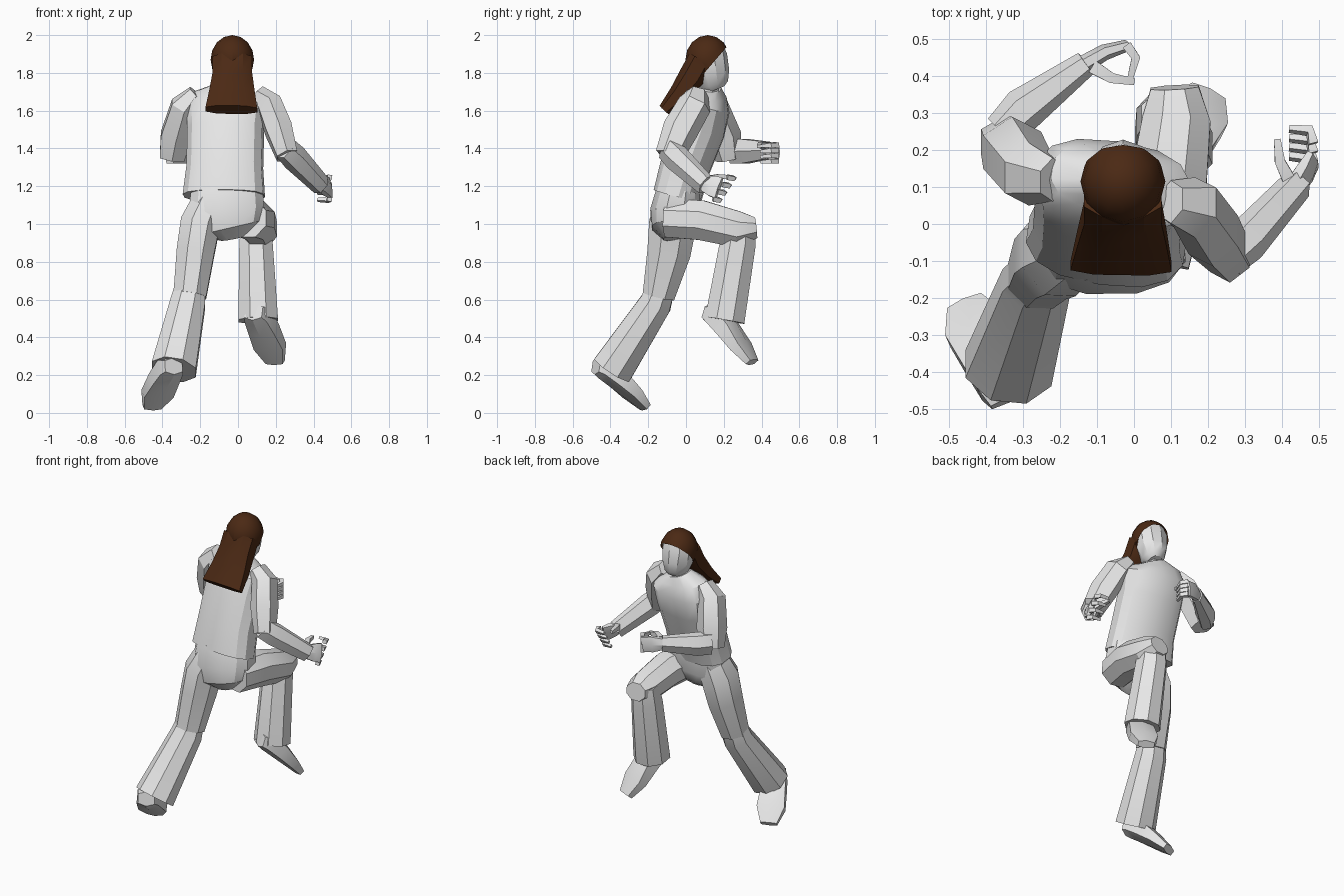
import bpy, bmesh, math
from mathutils import Vector

if "Cube" in bpy.data.objects:
    bpy.data.objects.remove(bpy.data.objects["Cube"], do_unlink=True)


def make_material(name, colour):
    mat = bpy.data.materials.new(name)
    mat.use_nodes = True
    mat.diffuse_color = colour
    mat.node_tree.nodes["Principled BSDF"].inputs["Base Color"].default_value = colour
    return mat


GREY = make_material("light grey", (0.8, 0.8, 0.8, 1))
BROWN = make_material("dark brown", (0.07, 0.022, 0.007, 1))
X, Z = (1, 0, 0), (0, 0, 1)


def finish(name, bm, mat, angle=30):
    bmesh.ops.recalc_face_normals(bm, faces=bm.faces)
    mesh = bpy.data.meshes.new(name)
    bm.to_mesh(mesh)
    bm.free()
    mesh.materials.append(mat)
    obj = bpy.data.objects.new(name, mesh)
    bpy.context.collection.objects.link(obj)
    bpy.ops.object.select_all(action="DESELECT")
    obj.select_set(True)
    bpy.context.view_layer.objects.active = obj
    bpy.ops.object.shade_smooth_by_angle(angle=math.radians(angle))
    return obj


def loft(name, rings, side=X, sides=8, mat=GREY, power=1.0):
    """Skin rings of (x, y, z, half width, half depth) along their path."""
    centres = [Vector(r[:3]) for r in rings]
    angles = [(i + 0.5) * math.tau / sides for i in range(sides)]
    shape = [(math.copysign(abs(math.cos(a)) ** power, math.cos(a)),
              math.copysign(abs(math.sin(a)) ** power, math.sin(a))) for a in angles]
    wide = max(u for u, v in shape)
    deep = max(v for u, v in shape)
    bm = bmesh.new()
    loops = []
    for i, ring in enumerate(rings):
        along = centres[min(i + 1, len(rings) - 1)] - centres[max(i - 1, 0)]
        along.normalize()
        across = Vector(side)
        across = (across - along * across.dot(along)).normalized()
        out = along.cross(across)
        loops.append([bm.verts.new(centres[i] + across * (ring[3] * u / wide)
                                   + out * (ring[4] * v / deep)) for u, v in shape])
    for low, high in zip(loops, loops[1:]):
        for k in range(sides):
            n = (k + 1) % sides
            bm.faces.new((low[k], low[n], high[n], high[k]))
    bm.faces.new(loops[0])
    bm.faces.new(loops[-1])
    return finish(name, bm, mat)


def shoe(name, heel, toe):
    """Wedge that rises from the sole line between heel and toe."""
    heel, toe = Vector(heel), Vector(toe)
    along = toe - heel
    across = along.cross(Vector(Z)).normalized()
    up = across.cross(along).normalized()
    rings = []
    for t, height, half in ((0, .09, .05), (.12, .13, .065), (.4, .12, .075),
                            (.72, .085, .085), (1, .05, .05)):
        rings.append((*(heel + along * t + up * height / 2), half, height / 2))
    loft(name, rings, across, sides=6, power=0.6)


def fingers(prefix, stack, path):
    """Four curled fingers spread along the stack direction."""
    for k in range(4):
        shift = Vector(stack) * (k - 1.5) / 3
        rings = [(*(Vector(p) + shift), r, r) for p, r in zip(path, (.013, .012, .008))]
        loft(f"{prefix}_finger_{k + 1}", rings, stack, sides=4)


# Torso and hips
loft("shirt", [(-.075, -.045, 1.15, .215, .125), (-.07, -.005, 1.3, .2, .13),
               (-.065, .07, 1.5, .2, .135), (-.06, .105, 1.62, .21, .125),
               (-.06, .12, 1.68, .165, .09), (-.045, .125, 1.72, .07, .06)],
     (1, -.15, 0), sides=14, power=0.8)
loft("hips", [(-.06, -.04, 1.18, .19, .115), (-.06, -.06, 1.06, .2, .13),
              (-.04, -.07, .98, .16, .11), (-.03, -.06, .93, .07, .06)],
     sides=12, power=0.8)

# Head
loft("neck", [(-.045, .11, 1.66, .055, .055), (-.035, .13, 1.78, .05, .05)])
loft("head", [(-.03, .155, 1.71, .04, .05), (-.03, .145, 1.735, .065, .08),
              (-.03, .13, 1.8, .088, .1), (-.03, .118, 1.89, .1, .1),
              (-.03, .115, 1.95, .08, .08), (-.03, .115, 1.98, .04, .04)], sides=10)

# Hair cap, open around the face, with a long fall behind
bm = bmesh.new()
bmesh.ops.create_uvsphere(bm, u_segments=12, v_segments=8, radius=1)
for v in bm.verts:
    v.co = Vector((v.co.x * .115 - .03, v.co.y * .118 + .115, v.co.z * .13 + 1.87))
bmesh.ops.bisect_plane(bm, geom=bm.verts[:] + bm.edges[:] + bm.faces[:],
                       plane_co=(0, .2, 1.92), plane_no=(0, .76, -.65), clear_outer=True)
finish("hair_cap", bm, BROWN)
loft("hair_fall", [(-.03, .08, 1.87, .105, .07), (-.03, .03, 1.78, .105, .07),
                   (-.032, -.035, 1.69, .12, .055), (-.035, -.115, 1.605, .137, .032)],
     mat=BROWN, power=0.7)

# Trailing right leg
loft("right_thigh", [(-.15, -.05, 1.12, .09, .1), (-.2, -.07, 1, .105, .125),
                     (-.225, -.09, .85, .1, .115), (-.255, -.145, .62, .087, .085)])
loft("right_shin", [(-.255, -.135, .66, .08, .075), (-.265, -.16, .58, .092, .085),
                    (-.34, -.39, .23, .118, .11)])
shoe("right_shoe", (-.33, -.5, .21), (-.45, -.23, .01))

# Raised left leg
loft("left_thigh", [(.05, -.1, 1.03, .1, .1), (.09, .08, 1.02, .105, .105),
                    (.115, .28, .97, .092, .095), (.11, .37, .98, .065, .055)])
loft("left_shin", [(.1, .29, 1, .08, .075), (.095, .275, .9, .088, .095),
                   (.107, .205, .49, .105, .105)])
shoe("left_shoe", (.07, .085, .5), (.19, .335, .25))

# Right arm, swung forward
loft("right_sleeve", [(-.22, .12, 1.69, .045, .06), (-.285, .135, 1.62, .07, .09),
                      (-.33, .2, 1.46, .08, .095), (-.35, .225, 1.345, .065, .07)], sides=6)
loft("right_forearm", [(-.36, .25, 1.385, .065, .05), (-.3, .31, 1.385, .065, .06),
                       (-.13, .435, 1.39, .045, .035)], Z, sides=6)
loft("right_palm", [(-.14, .43, 1.39, .035, .025), (-.08, .465, 1.385, .05, .022),
                    (-.02, .483, 1.375, .048, .016)], Z, sides=6)
fingers("right", (0, 0, -.085), [(-.02, .485, 1.375), (.005, .45, 1.375), (-.01, .395, 1.37)])
loft("right_thumb", [(-.11, .425, 1.41, .02, .018), (-.06, .395, 1.42, .014, .014),
                     (0, .385, 1.41, .009, .009)], Z, sides=4)

# Left arm, swung back
loft("left_sleeve", [(.1, .06, 1.69, .045, .06), (.165, .045, 1.63, .065, .09),
                     (.215, -.03, 1.5, .07, .095), (.26, -.09, 1.36, .055, .075)], sides=6)
loft("left_forearm", [(.25, -.1, 1.4, .06, .05), (.3, -.05, 1.35, .065, .06),
                      (.44, .105, 1.205, .05, .045)], Z, sides=6)
STACK = (0, -.075, -.115)
loft("left_palm", [(.435, .1, 1.21, .04, .03), (.465, .14, 1.2, .055, .025),
                   (.485, .175, 1.19, .058, .016)], STACK, sides=6)
fingers("left", STACK, [(.485, .18, 1.19), (.475, .215, 1.185), (.42, .22, 1.185)])
loft("left_thumb", [(.42, .12, 1.235, .02, .018), (.395, .17, 1.25, .014, .014),
                    (.388, .23, 1.25, .009, .009)], Z, sides=4)
